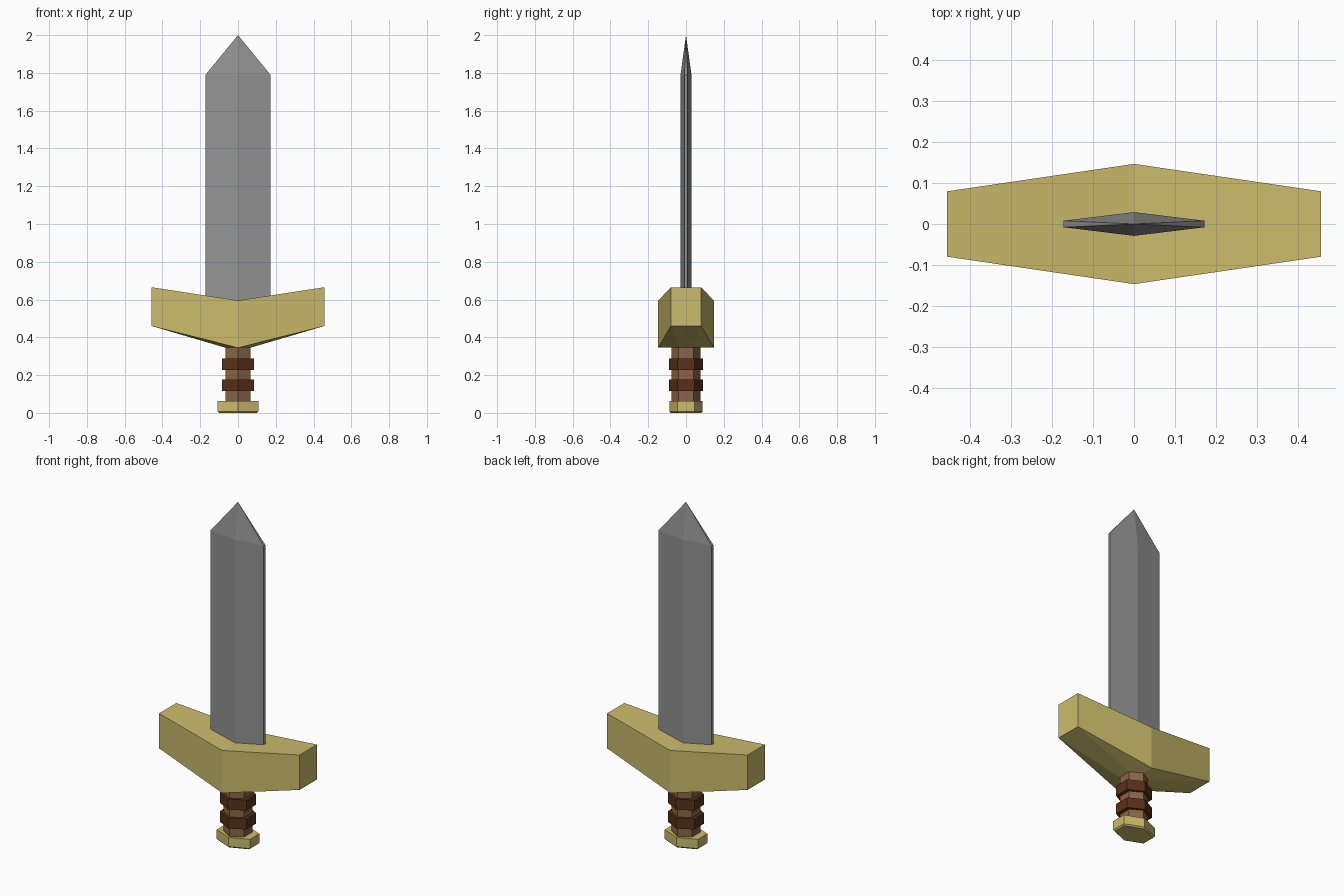
import bpy, bmesh, math

if "Cube" in bpy.data.objects:
    bpy.data.objects.remove(bpy.data.objects["Cube"])


def material(name, rgb):
    m = bpy.data.materials.new(name)
    m.diffuse_color = (*rgb, 1)
    m.use_nodes = True
    m.node_tree.nodes["Principled BSDF"].inputs["Base Color"].default_value = m.diffuse_color
    return m


GOLD = material("gold", (0.60, 0.50, 0.15))
LEATHER = material("leather", (0.26, 0.13, 0.06))
DARK = material("dark_leather", (0.10, 0.03, 0.01))
STEEL = material("steel", (0.29, 0.29, 0.29))


def finish(name, bm, mat):
    bmesh.ops.recalc_face_normals(bm, faces=bm.faces)
    me = bpy.data.meshes.new(name)
    bm.to_mesh(me)
    bm.free()
    me.materials.append(mat)
    ob = bpy.data.objects.new(name, me)
    bpy.context.collection.objects.link(ob)
    return ob


def loft(name, rings, mat):
    """Skin a list of equal-length point rings and cap both ends."""
    bm = bmesh.new()
    rows = [[bm.verts.new(p) for p in ring] for ring in rings]
    n = len(rows[0])
    for a, b in zip(rows, rows[1:]):
        for i in range(n):
            j = (i + 1) % n
            bm.faces.new((a[i], a[j], b[j], b[i]))
    bm.faces.new(rows[0])
    bm.faces.new(rows[-1])
    bmesh.ops.remove_doubles(bm, verts=bm.verts, dist=0.0005)
    return finish(name, bm, mat)


def hexagon(half_x, half_y, z):
    """Six points with corners on +-y and flats on +-x."""
    pts = []
    for i in range(6):
        a = math.radians(60 * i - 90)
        pts.append((half_x * math.cos(a) / math.cos(math.pi / 6), half_y * math.sin(a), z))
    return pts


# Pommel, grip and its two wrapped bands
loft("pommel", [hexagon(0.10, 0.08, 0), hexagon(0.108, 0.088, 0.008),
                hexagon(0.108, 0.088, 0.062)], GOLD)
loft("grip", [hexagon(0.066, 0.077, 0.05), hexagon(0.066, 0.077, 0.36)], LEATHER)
for i, (lo, hi) in enumerate([(0.115, 0.177), (0.226, 0.288)]):
    loft(f"grip_band_{i + 1}", [hexagon(0.086, 0.091, lo), hexagon(0.086, 0.091, hi)], DARK)

# Crossguard: right half, mirrored to the left
bm = bmesh.new()
V = lambda x, y, z: bm.verts.new((x, y, z))
top = [V(0, -0.147, 0.595), V(0.457, -0.08, 0.665), V(0.457, 0.08, 0.665), V(0, 0.147, 0.595)]
low = [V(0, -0.147, 0.345), V(0.457, -0.08, 0.46), V(0.457, 0.08, 0.46), V(0, 0.147, 0.345)]
collar = [bm.verts.new(p) for p in hexagon(0.066, 0.077, 0.345)[:4]]
bm.faces.new(top)
bm.faces.new(collar)
for i in range(3):
    bm.faces.new((low[i], low[i + 1], top[i + 1], top[i]))
    bm.faces.new((low[i], low[i + 1], collar[i + 1], collar[i]))
guard = finish("crossguard", bm, GOLD)
guard.modifiers.new("Mirror", "MIRROR").use_clip = True


# Blade: flattened hexagonal section closing to a point
def blade_ring(z):
    return [(0, -0.029, z), (0.172, -0.008, z), (0.172, 0.008, z),
            (0, 0.029, z), (-0.172, 0.008, z), (-0.172, -0.008, z)]


bm = bmesh.new()
base, shoulder = ([bm.verts.new(p) for p in blade_ring(z)] for z in (0.40, 1.79))
tip = bm.verts.new((0, 0, 2))
bm.faces.new(base)
for i in range(6):
    j = (i + 1) % 6
    bm.faces.new((base[i], base[j], shoulder[j], shoulder[i]))
    bm.faces.new((shoulder[i], shoulder[j], tip))
finish("blade", bm, STEEL)
